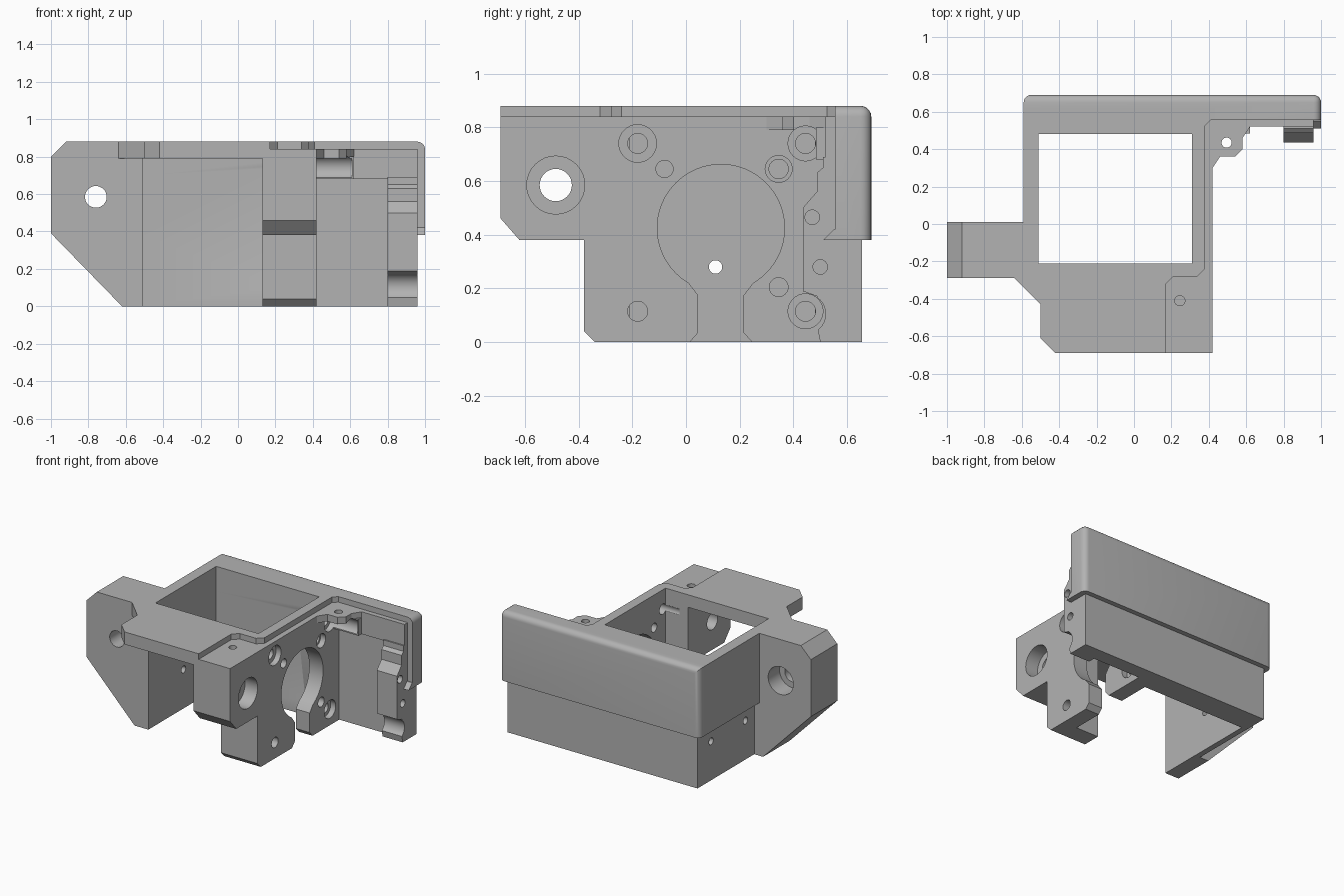
import bpy, bmesh, math
from mathutils import Vector

cube = bpy.data.objects.get("Cube")
if cube:
    bpy.data.objects.remove(cube, do_unlink=True)

grey = bpy.data.materials.new("plain grey")
grey.use_nodes = True
colour = (0.45, 0.45, 0.45, 1)
grey.diffuse_color = colour
grey.node_tree.nodes["Principled BSDF"].inputs["Base Color"].default_value = colour


def place(axis, u, v, w):
    """Put profile point (u, v) at depth w along the axis."""
    return {"x": Vector((w, u, v)), "y": Vector((u, w, v)), "z": Vector((u, v, w))}[axis]


def make(name, bm):
    bmesh.ops.recalc_face_normals(bm, faces=bm.faces)
    mesh = bpy.data.meshes.new(name)
    bm.to_mesh(mesh)
    bm.free()
    mesh.materials.append(grey)
    ob = bpy.data.objects.new(name, mesh)
    bpy.context.collection.objects.link(ob)
    return ob


def prism(name, axis, a, b, pts):
    bm = bmesh.new()
    low = [bm.verts.new(place(axis, u, v, a)) for u, v in pts]
    high = [bm.verts.new(place(axis, u, v, b)) for u, v in pts]
    bm.faces.new(low)
    bm.faces.new(high)
    for i in range(len(pts)):
        j = (i + 1) % len(pts)
        bm.faces.new((low[i], low[j], high[j], high[i]))
    return make(name, bm)


def box(name, x0, x1, y0, y1, z0, z1):
    return prism(name, "z", z0, z1, [(x0, y0), (x1, y0), (x1, y1), (x0, y1)])


def rod(name, axis, u, v, r, a, b, n=32):
    ring = [(u + r * math.cos(2 * math.pi * i / n), v + r * math.sin(2 * math.pi * i / n))
            for i in range(n)]
    return prism(name, axis, a, b, ring)


# Rear cover with rounded back and side edges
def rear_cover():
    ob = box("rear_cover", -0.59, 1, 0.555, 0.69, 0.38, 0.88)
    bm = bmesh.new()
    bm.from_mesh(ob.data)
    back = [e for e in bm.edges
            if all(v.co.y > 0.68 for v in e.verts) and any(v.co.z > 0.5 for v in e.verts)]
    side = [e for e in bm.edges if all(v.co.x > 0.99 and v.co.z > 0.8 for v in e.verts)]
    bmesh.ops.bevel(bm, geom=back + side, offset=0.04, segments=5, profile=0.5, affect="EDGES")
    bm.to_mesh(ob.data)
    bm.free()
    return ob


# Solid parts
body = prism("extruder_frame", "z", 0.79, 0.88, [
    (-0.59, 0.62), (-0.59, 0.01), (-0.8, 0.01), (-0.8, -0.29), (-0.64, -0.29),
    (-0.5, -0.43), (-0.5, -0.61), (-0.42, -0.69), (0.42, -0.69), (0.42, 0.62)])
opening = box("top_opening", -0.51, 0.31, -0.21, 0.48, 0.7, 1)
parts = [
    prism("left_leg", "y", -0.29, 0.01, [
        (-1, 0.39), (-0.62, 0), (-0.51, 0), (-0.51, 0.88), (-0.92, 0.88), (-1, 0.8)]),
    box("left_wall_upper", -0.59, -0.51, 0, 0.62, 0.38, 0.88),
    box("left_wall_lower", -0.55, -0.51, 0, 0.62, 0, 0.4),
    box("back_wall", -0.55, 0.42, 0.48, 0.655, 0, 0.85),
    box("back_panel", 0.4, 0.96, 0.55, 0.655, 0, 0.84),
    box("panel_header", 0.4, 0.96, 0.52, 0.6, 0.68, 0.84),
    box("driver_rest", 0.4, 0.62, 0.485, 0.56, 0.68, 0.8),
    rear_cover(),
    prism("cover_flare", "x", 0.95, 1, [(0.51, 0.38), (0.6, 0.38), (0.6, 0.42), (0.55, 0.42)]),
    prism("front_block", "x", 0.13, 0.42, [
        (-0.69, 0.88), (-0.69, 0.46), (-0.62, 0.38), (-0.38, 0.38), (-0.38, 0.04),
        (-0.34, 0), (-0.21, 0), (-0.21, 0.88)]),
    box("motor_wall", 0.31, 0.42, -0.22, 0.5, 0, 0.88),
    prism("screw_ear", "z", 0.79, 0.84, [
        (0.4, 0.3), (0.42, 0.3), (0.46, 0.36), (0.54, 0.36), (0.58, 0.4), (0.58, 0.46),
        (0.62, 0.52), (0.62, 0.56), (0.4, 0.56)]),
    prism("guide_block", "x", 0.8, 0.96, [
        (0.6, 0), (0.5, 0), (0.49, 0.05), (0.49, 0.17), (0.435, 0.19), (0.435, 0.5),
        (0.487, 0.56), (0.487, 0.63), (0.51, 0.65), (0.51, 0.69), (0.6, 0.69)]),
]

# Openings and recesses
cutters = [
    opening,
    prism("top_step", "z", 0.84, 1, [
        (0.17, -0.8), (0.17, -0.32), (0.21, -0.28), (0.34, -0.28), (0.38, -0.24),
        (0.38, 0.525), (0.41, 0.555), (1.1, 0.555), (1.1, -0.8)]),
    rod("motor_hole", "x", 0.13, 0.425, 0.237, 0.29, 0.5, 64),
    prism("motor_slot", "x", 0.28, 0.5, [
        (0.045, 0.175), (0.045, 0.035), (0.005, -0.01), (0.255, -0.01), (0.215, 0.035),
        (0.215, 0.175), (0.265, 0.24), (0.13, 0.3), (-0.005, 0.24)]),
    rod("lower_driver_path", "x", 0.445, 0.105, 0.075, 0.42, 1.1),
    rod("upper_driver_path", "x", 0.445, 0.74, 0.065, 0.42, 0.61),
    rod("leg_hole", "y", -0.76, 0.585, 0.058, -0.5, 0.2),
    rod("leg_counterbore", "y", -0.76, 0.585, 0.1, -0.12, 0.2),
    rod("block_hole", "x", -0.485, 0.585, 0.06, 0, 0.6),
    rod("block_counterbore", "x", -0.485, 0.585, 0.108, 0.32, 0.6),
    rod("step_screw_hole", "z", 0.245, -0.41, 0.027, 0.65, 1),
    rod("ear_screw_hole", "z", 0.495, 0.435, 0.027, 0.6, 1),
    rod("left_wall_hole", "x", 0.11, 0.28, 0.025, -0.7, -0.4),
    rod("left_rear_hole", "x", 0.5, 0.28, 0.025, -0.7, -0.52),
    rod("guide_lower_hole", "x", 0.5, 0.28, 0.027, 0.75, 1.1),
    rod("guide_upper_hole", "x", 0.47, 0.465, 0.027, 0.85, 1.1),
]
# Motor wall screw holes: y, z, bore radius, counterbore radius
for y, z, r, R in [(-0.18, 0.74, 0.037, 0.07), (-0.08, 0.645, 0.032, 0),
                   (0.345, 0.645, 0.036, 0.05), (0.445, 0.74, 0.037, 0.065),
                   (0.345, 0.205, 0.035, 0), (-0.18, 0.115, 0.037, 0),
                   (0.445, 0.115, 0.037, 0.065)]:
    cutters.append(rod("wall_bore", "x", y, z, r, 0.2, 0.5))
    if R:
        cutters.append(rod("wall_counterbore", "x", y, z, R, 0.38, 0.5))

# Join the solids, then cut the openings
for tools, operation in ((parts, "UNION"), (cutters, "DIFFERENCE")):
    for tool in tools:
        mod = body.modifiers.new(tool.name, "BOOLEAN")
        mod.operation = operation
        mod.solver = "EXACT"
        mod.object = tool
bpy.context.view_layer.update()
result = bpy.data.meshes.new_from_object(body.evaluated_get(bpy.context.evaluated_depsgraph_get()))
body.modifiers.clear()
body.data = result
body.data.materials.clear()
body.data.materials.append(grey)
for poly in body.data.polygons:
    poly.material_index = 0
for tool in parts + cutters:
    bpy.data.objects.remove(tool, do_unlink=True)

# Smooth the curved walls, keep hard edges
bpy.ops.object.select_all(action="DESELECT")
body.select_set(True)
bpy.context.view_layer.objects.active = body
bpy.ops.object.shade_smooth_by_angle(angle=math.radians(25))
